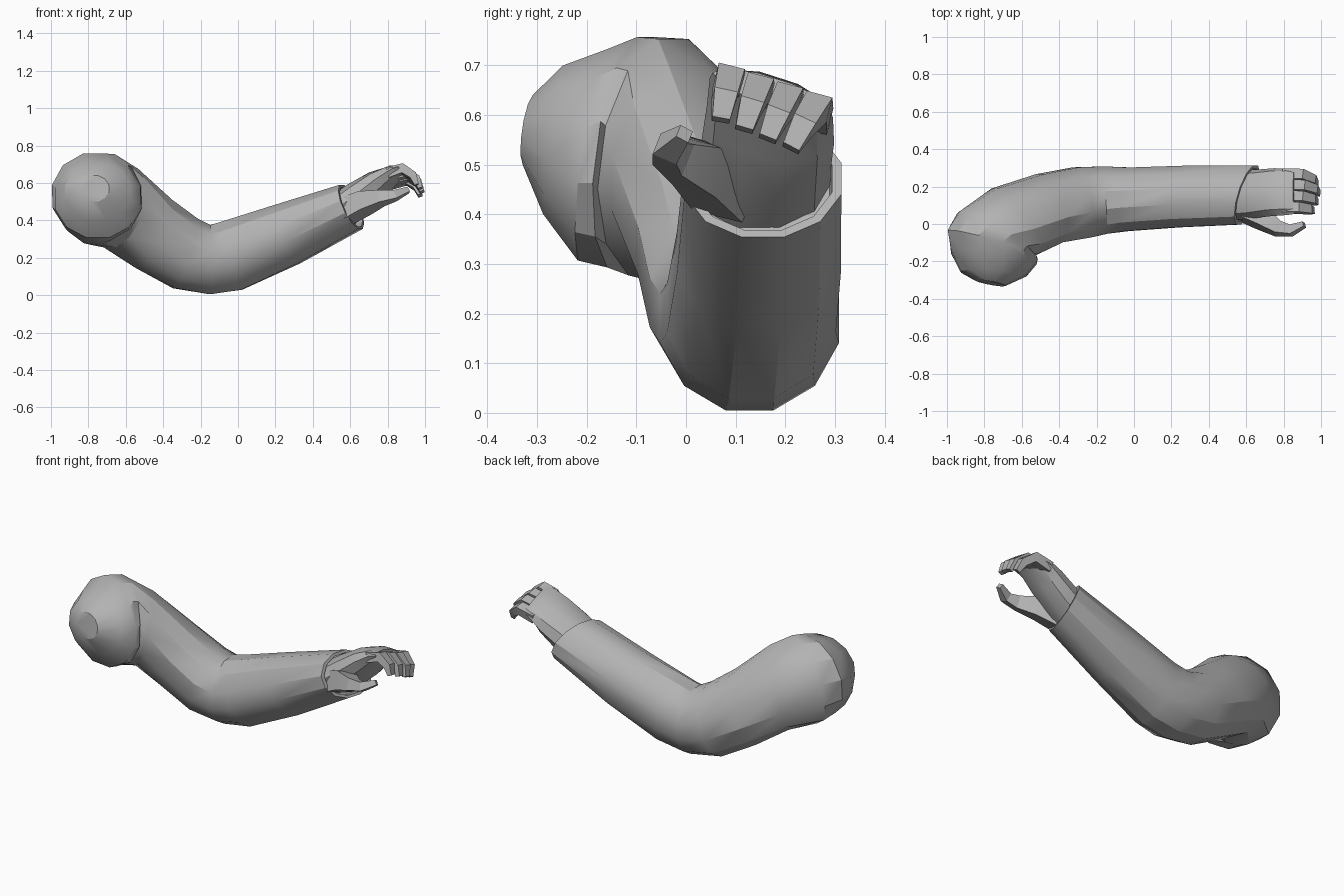
import bpy, bmesh, math
from mathutils import Vector

cube = bpy.data.objects.get("Cube")
if cube:
    bpy.data.objects.remove(cube)

grey = bpy.data.materials.new("plain_grey")
grey.use_nodes = True
grey.diffuse_color = (0.45, 0.45, 0.45, 1)
grey.node_tree.nodes["Principled BSDF"].inputs["Base Color"].default_value = grey.diffuse_color


def loft(name, rings, sides, angle=30):
    """Skin a flat-topped tube through rings of (centre, up half-axis, side half-axis)."""
    bm = bmesh.new()
    loops = []
    steps = [2 * math.pi * (k + 0.5) / sides for k in range(sides)]
    grow = 1 / math.cos(math.pi / sides)  # flats, not corners, reach the half-axes
    for centre, up, side in rings:
        c, u, s = Vector(centre), Vector(up) * grow, Vector(side) * grow
        loops.append([bm.verts.new(c + u * math.cos(a) + s * math.sin(a)) for a in steps])
    for a, b in zip(loops, loops[1:]):
        for k in range(sides):
            j = (k + 1) % sides
            bm.faces.new((a[k], a[j], b[j], b[k]))
    bm.faces.new(loops[0])
    bm.faces.new(loops[-1])
    bmesh.ops.recalc_face_normals(bm, faces=bm.faces)
    mesh = bpy.data.meshes.new(name)
    bm.to_mesh(mesh)
    bm.free()
    mesh.materials.append(grey)
    obj = bpy.data.objects.new(name, mesh)
    bpy.context.collection.objects.link(obj)
    bpy.ops.object.select_all(action="DESELECT")
    obj.select_set(True)
    bpy.context.view_layer.objects.active = obj
    bpy.ops.object.shade_smooth_by_angle(angle=math.radians(angle))


def digit(name, path, widths, depths, across):
    """Tapered four-sided finger following a path, with half widths and half depths."""
    pts = [Vector(p) for p in path]
    rings = []
    for i, p in enumerate(pts):
        t = (pts[min(i + 1, len(pts) - 1)] - pts[max(i - 1, 0)]).normalized()
        side = Vector(across)
        side = (side - t * side.dot(t)).normalized()
        rings.append((p, side.cross(t) * depths[i], side * widths[i]))
    loft(name, rings, 4, 20)


# Sleeve: shoulder cap, upper arm, elbow, forearm and hollow cuff
cuff = ((0.605, 0.155, 0.472), (-0.05, 0, 0.118), (0.045, 0.158, 0))


def cuff_ring(scale, shift):
    c, u, s = (Vector(v) for v in cuff)
    return (c + Vector((0.9, 0, 0.4)) * shift, u * scale, s * scale)


loft("sleeve", [
    ((-0.77, -0.315, 0.57), (0, 0.01, 0.07), (-0.08, 0.015, 0)),
    ((-0.75, -0.265, 0.55), (0, 0.02, 0.15), (-0.175, 0.01, 0)),
    ((-0.75, -0.18, 0.52), (0, 0.03, 0.213), (-0.228, 0.03, 0)),
    ((-0.755, -0.11, 0.525), (-0.01, 0.03, 0.232), (-0.238, 0.07, 0)),
    ((-0.74, -0.055, 0.515), (0.03, 0.03, 0.238), (-0.2, 0.115, 0)),
    ((-0.625, 0.02, 0.465), (0.06, 0, 0.21), (-0.12, 0.17, 0)),
    ((-0.45, 0.085, 0.328), (0.085, 0, 0.182), (-0.05, 0.182, 0)),
    ((-0.28, 0.115, 0.222), (0.06, 0, 0.185), (-0.03, 0.188, 0)),
    ((-0.15, 0.128, 0.19), (0, 0, 0.185), (-0.01, 0.18, 0)),
    ((-0.03, 0.132, 0.212), (-0.05, 0, 0.183), (0.01, 0.17, 0)),
    ((0.26, 0.147, 0.325), (-0.065, 0, 0.155), (0.03, 0.165, 0)),
    cuff, cuff_ring(0.88, 0.0), cuff_ring(0.85, -0.04)], 12)

# Palm from wrist to knuckles, tilted down towards the little finger
loft("palm", [
    ((0.55, 0.155, 0.45), (-0.04, 0.01, 0.085), (0.02, 0.128, -0.01)),
    ((0.64, 0.16, 0.51), (-0.04, 0.01, 0.08), (0.02, 0.125, -0.02)),
    ((0.74, 0.17, 0.58), (-0.035, 0.015, 0.065), (0.01, 0.122, -0.035)),
    ((0.82, 0.172, 0.635), (-0.02, 0.015, 0.04), (0.0, 0.118, -0.038)),
    ((0.86, 0.172, 0.648), (-0.01, 0.01, 0.025), (0.0, 0.112, -0.036))], 10)

# Four curled fingers, spaced from the index to the little finger
names = ["index_finger", "middle_finger", "ring_finger", "little_finger"]
tips = [0.955, 0.975, 0.985, 0.975]
for i, name in enumerate(names):
    y, drop, tip = 0.086 + 0.059 * i, 0.019 * i, tips[i]
    digit(name,
          [(0.8, y, 0.65 - drop), (tip - 0.075, y, 0.674 - drop),
           (tip - 0.02, y - 0.008 - 0.006 * i, 0.638 - drop),
           (tip, y - 0.016 - 0.012 * i, 0.59 - drop)],
          [0.028, 0.027, 0.024, 0.018], [0.028, 0.026, 0.021, 0.012], (0, 1, -0.25))

# Thumb with its fleshy base, reaching forward below the fingers
digit("thumb",
      [(0.58, 0.085, 0.45), (0.68, 0.035, 0.495), (0.77, -0.025, 0.52),
       (0.84, -0.035, 0.532), (0.91, -0.003, 0.562)],
      [0.06, 0.055, 0.035, 0.026, 0.014], [0.06, 0.052, 0.034, 0.024, 0.014], (0, 1, -0.4))
